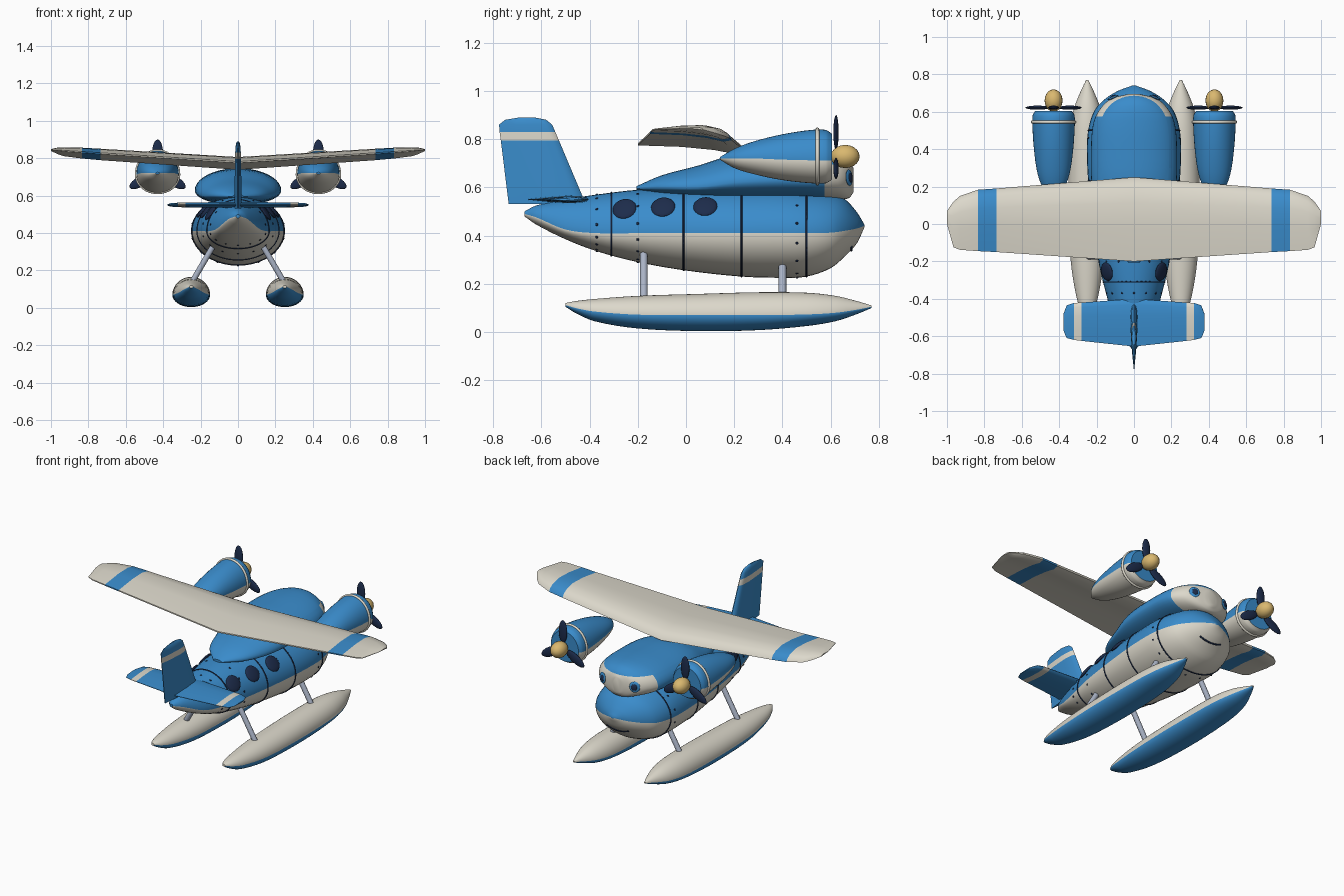
import bpy, bmesh, math
from math import pi, sin, cos
from mathutils import Vector, Matrix

if "Cube" in bpy.data.objects:
    bpy.data.objects.remove(bpy.data.objects["Cube"])


def material(name, *rgb):
    m = bpy.data.materials.new(name)
    m.use_nodes = True
    m.diffuse_color = (*rgb, 1)
    node = m.node_tree.nodes["Principled BSDF"]
    node.inputs["Base Color"].default_value = (*rgb, 1)
    node.inputs["Roughness"].default_value = 0.6
    return m


blue = material("sky_blue", 0.042, 0.262, 0.6)
cream = material("cream", 0.72, 0.69, 0.6)
navy = material("dark_navy", 0.012, 0.025, 0.07)
gold = material("gold", 0.7, 0.48, 0.16)
steel = material("pale_steel", 0.4, 0.45, 0.56)


def finish(name, bm, mats):
    bmesh.ops.recalc_face_normals(bm, faces=bm.faces)
    me = bpy.data.meshes.new(name)
    bm.to_mesh(me)
    bm.free()
    for m in mats:
        me.materials.append(m)
    ob = bpy.data.objects.new(name, me)
    bpy.context.collection.objects.link(ob)
    return ob


def section_at(sections, y):
    """Smoothly interpolated (bottom, split, top, half width) at y."""
    n = len(sections)
    i = max(k for k in range(n - 1) if k == 0 or sections[k][0] <= y)
    a, b = sections[i], sections[i + 1]
    p, q = sections[max(i - 1, 0)], sections[min(i + 2, n - 1)]
    d = b[0] - a[0]
    t = (y - a[0]) / d
    out = []
    for k in range(1, 5):
        ma = (b[k] - p[k]) / (b[0] - p[0]) * d
        mb = (q[k] - a[k]) / (q[0] - a[0]) * d
        out.append((2*t**3 - 3*t*t + 1) * a[k] + (t**3 - 2*t*t + t) * ma
                   + (3*t*t - 2*t**3) * b[k] + (t**3 - t*t) * mb)
    return out


def point(sections, y, angle, cx=0):
    """Point on a lofted body; angle 0 is the split line on the +x side."""
    low, mid, high, w = section_at(sections, y)
    s = sin(angle)
    return Vector((cx + w * cos(angle), y, mid + s * (high - mid if s > 0 else mid - low)))


def loft(name, sections, cx=0, mats=(blue, cream), steps=4, n=40):
    """Body along y whose upper half has the first material, lower half the second."""
    ys = [a[0] + (b[0] - a[0]) * k / steps
          for a, b in zip(sections, sections[1:]) for k in range(steps)] + [sections[-1][0]]
    bm = bmesh.new()
    rings = [[bm.verts.new(point(sections, y, 2 * pi * j / n, cx)) for j in range(n)] for y in ys]
    for r, s in zip(rings, rings[1:]):
        for j in range(n):
            k = (j + 1) % n
            bm.faces.new((r[j], r[k], s[k], s[j])).material_index = int(j >= n // 2)
    bm.faces.new(rings[0])
    bm.faces.new(rings[-1])
    return finish(name, bm, mats)


def foil(name, sections, profile, mats, stripe, upright=False):
    """Lifting surface: sections are (span, lead, trail, rise, thickness)."""
    if not upright:
        sections = [(-s[0], *s[1:]) for s in sections[:0:-1]] + sections
    bm = bmesh.new()
    rings = []
    for s, lead, trail, rise, thick in sections:
        pts = [(lead + (trail - lead) * f, rise + h * thick) for f, h in profile]
        rings.append([bm.verts.new((h, y, s) if upright else (s, y, h)) for y, h in pts])
    n = len(profile)
    for i in range(len(rings) - 1):
        middle = abs(sections[i][0] + sections[i + 1][0]) / 2
        for j in range(n):
            k = (j + 1) % n
            f = bm.faces.new((rings[i][j], rings[i][k], rings[i + 1][k], rings[i + 1][j]))
            f.material_index = int(stripe[0] < middle < stripe[1])
    bm.faces.new(rings[0])
    bm.faces.new(rings[-1])
    return finish(name, bm, mats)


def ball(name, loc, scale, mat, turn=Matrix.Identity(4), detail=20):
    bm = bmesh.new()
    bmesh.ops.create_uvsphere(bm, u_segments=detail, v_segments=detail // 2, radius=1)
    bm.transform(Matrix.Translation(loc) @ turn @ Matrix.Diagonal((*scale, 1)))
    return finish(name, bm, [mat])


def tube(name, pts, radius, mat, closed=False):
    cu = bpy.data.curves.new(name, "CURVE")
    cu.dimensions = "3D"
    cu.bevel_depth = radius
    cu.bevel_resolution = 3
    cu.use_fill_caps = True
    sp = cu.splines.new("POLY")
    sp.points.add(len(pts) - 1)
    for p, co in zip(sp.points, pts):
        p.co = (*co, 1)
    sp.use_cyclic_u = closed
    cu.materials.append(mat)
    ob = bpy.data.objects.new(name, cu)
    bpy.context.collection.objects.link(ob)


def hoop(name, sections, y, radius, mat, cx=0):
    tube(name, [point(sections, y, 2 * pi * j / 48, cx) for j in range(48)], radius, mat, True)


def patch(name, sections, y, angle, size, mat, lift=0.0):
    """Flattened ball lying on a lofted body."""
    p = point(sections, y, angle)
    e = 0.004
    along = point(sections, y + e, angle) - point(sections, y - e, angle)
    around = point(sections, y, angle + e) - point(sections, y, angle - e)
    normal = around.cross(along).normalized()
    if normal.dot(p - Vector((0, y - 0.05, section_at(sections, y)[1]))) < 0:
        normal = -normal
    turn = normal.to_track_quat("Z", "Y").to_matrix().to_4x4()
    ball(name, p + normal * lift, size, mat, turn, 20 if size[0] > 0.01 else 8)


# Fuselage with seams and rivets: (y, bottom, split, top, half width)
hull = [(-.67, .48, .49, .5, .01), (-.62, .445, .475, .525, .05), (-.5, .385, .425, .55, .11),
        (-.37, .335, .41, .57, .15), (-.2, .29, .41, .59, .19), (0, .255, .41, .6, .22),
        (.23, .23, .41, .6, .245), (.4, .225, .41, .6, .252), (.5, .23, .41, .59, .245),
        (.6, .265, .412, .575, .215), (.66, .315, .42, .55, .165), (.71, .37, .43, .495, .09),
        (.74, .435, .44, .445, .01)]
loft("fuselage", hull)
for y in (-.31, -.01, .23, .5):
    hoop("panel_seam", hull, y, .004, navy)
for y in (-.37, -.2, .46):
    for j in range(14):
        patch("rivet", hull, y, 2 * pi * (j + .5) / 14, (.006, .006, .004), navy)

# Side windows
for y in (-.255, -.095, .08):
    for angle in (.62, pi - .62):
        patch("side_window", hull, y, angle, (.05, .05, .012), navy)

# Cabin hood with a windshield cut into its front
cabin = [(-.205, .59, .595, .605, .03), (-.1, .57, .6, .65, .13), (.05, .56, .6, .69, .19),
         (.2, .55, .62, .735, .225), (.4, .55, .63, .745, .23), (.55, .55, .63, .745, .215),
         (.63, .55, .63, .735, .17), (.675, .555, .63, .71, .11), (.695, .58, .63, .68, .03)]
hood = loft("cabin_hood", cabin, mats=(blue, cream))
bm = bmesh.new()
bm.from_mesh(hood.data)
for co, no in (((0, 0, .695), (0, 0, 1)), ((0, .575, 0), (0, 1, 0))):
    bmesh.ops.bisect_plane(bm, geom=bm.verts[:] + bm.edges[:] + bm.faces[:],
                           plane_co=co, plane_no=no)
for f in bm.faces:
    c = f.calc_center_median()
    f.material_index = int(c.y > .575 and c.z < .695)
bm.to_mesh(hood.data)
bm.free()

# Eyes and smile
for angle in (.12, pi - .12):
    patch("eye_iris", cabin, .674, angle, (.032, .034, .007), blue, .003)
    patch("eye_pupil", cabin, .675, angle, (.018, .02, .006), navy, .008)
tube("smile", [point(hull, .685, -pi / 2 + .62 * (k / 6 - 1)) for k in range(13)], .005, navy)

# Wing
wing_profile = [(0, -.035), (.03, -.012), (.12, .01), (.3, .026), (.6, .022), (1, .002),
                (1, -.006), (.6, -.012), (.3, -.025), (.1, -.042)]
foil("wing", [(0, .25, -.2, .78, 1), (.735, .19, -.15, .827, .9), (.835, .183, -.145, .834, .85),
              (.93, .15, -.138, .84, .7), (.965, .12, -.125, .843, .5), (1, .07, .0, .845, .15)],
     wing_profile, (cream, blue), (.735, .835))

# Tail surfaces
half = [(.03, .5), (.12, .85), (.35, 1), (.7, .6)]
tail_profile = [(0, 0)] + half + [(1, .1), (1, -.1)] + [(f, -h) for f, h in reversed(half)]
foil("tailplane", [(0, -.4, -.655, .55, .016), (.28, -.42, -.625, .55, .013),
                   (.32, -.422, -.62, .55, .012), (.36, -.435, -.61, .55, .009),
                   (.377, -.48, -.57, .55, .004)], tail_profile, (blue, cream), (.28, .32))
foil("tail_fin", [(.53, -.415, -.735, 0, .02), (.795, -.527, -.768, 0, .016),
                  (.83, -.542, -.773, 0, .015), (.86, -.555, -.775, 0, .013),
                  (.88, -.58, -.75, 0, .01), (.89, -.63, -.69, 0, .004)],
     tail_profile, (blue, cream), (.795, .83), upright=True)

# Engines, floats and struts on both sides
nacelle = [(.14, .715, .72, .725, .01), (.2, .68, .72, .76, .06), (.28, .655, .72, .79, .088),
           (.4, .63, .715, .82, .105), (.52, .617, .712, .838, .113), (.58, .617, .712, .838, .112),
           (.605, .632, .712, .822, .098)]
pontoon = [(-.5, .105, .112, .12, .01), (-.46, .08, .1, .128, .035), (-.38, .045, .085, .137, .06),
           (-.2, .015, .072, .15, .088), (.05, .004, .07, .158, .1), (.3, .008, .07, .165, .1),
           (.5, .025, .073, .163, .092), (.62, .045, .08, .15, .07), (.71, .075, .093, .128, .035),
           (.77, .1, .105, .11, .006)]
for side, x in (("left", 1), ("right", -1)):
    ex = .43 * x
    loft(side + "_engine", nacelle, ex)
    hoop(side + "_engine_ring", nacelle, .545, .008, cream, ex)
    ball(side + "_spinner", (ex, .66, .728), (.048, .06, .048), gold)
    for k in range(3):
        turn = Matrix.Rotation(2 * pi * k / 3, 4, "Y")
        tip = Vector((ex, .622, .728)) + turn @ Vector((0, 0, .1))
        ball(side + "_propeller_blade", tip, (.029, .011, .072), navy, turn)
    loft(side + "_float", pontoon, .25 * x, (cream, blue))
    for y in (-.175, .4):
        tube(side + "_strut", [(.25 * x, y, .13), (.13 * x, y, .335)], .016, steel)

# Smooth shading with crisp edges
bpy.ops.object.select_all(action="DESELECT")
for ob in bpy.context.collection.objects:
    if ob.type == "MESH":
        ob.select_set(True)
        bpy.context.view_layer.objects.active = ob
bpy.ops.object.shade_smooth_by_angle(angle=math.radians(40))
